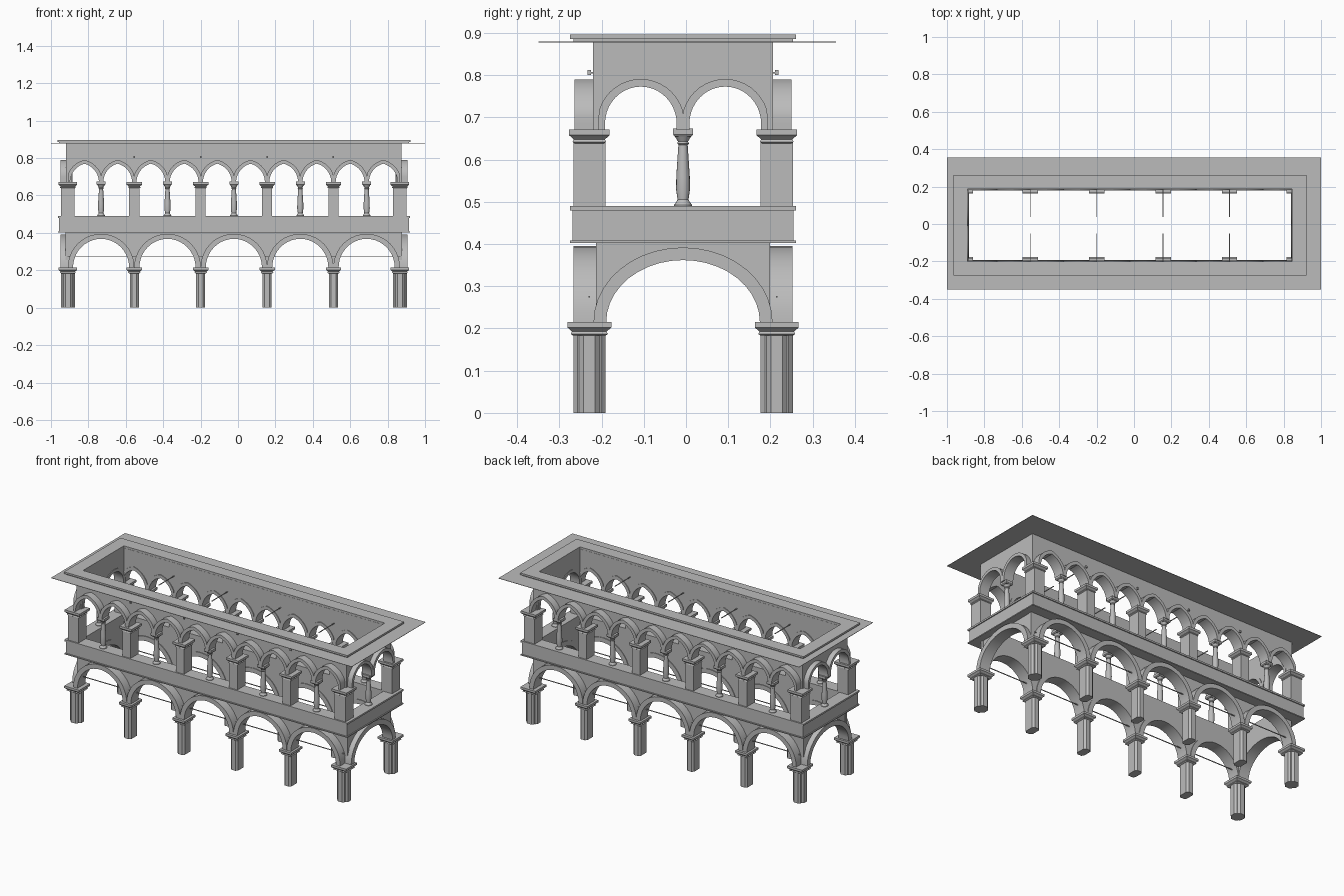
import bpy, bmesh, math

if bpy.data.objects.get("Cube"):
    bpy.data.objects.remove(bpy.data.objects["Cube"])

stone = bpy.data.materials.new("grey stone")
stone.use_nodes = True
GREY = (0.5, 0.5, 0.5, 1)
stone.diffuse_color = GREY
stone.node_tree.nodes["Principled BSDF"].inputs["Base Color"].default_value = GREY

CX, CY = -0.022, -0.007      # centre of the arcades
BAY = 0.355
HX, HY = BAY * 2.5, 0.222    # pier centre lines
parts = []


def finish(name, bm):
    bmesh.ops.recalc_face_normals(bm, faces=bm.faces[:])
    mesh = bpy.data.meshes.new(name)
    bm.to_mesh(mesh)
    bm.free()
    mesh.materials.append(stone)
    ob = bpy.data.objects.new(name, mesh)
    bpy.context.collection.objects.link(ob)
    parts.append(ob)


def place(side, u, d, z):
    """Point on an elevation: u along the wall, d outwards."""
    return {"front": (CX + u, CY - d, z), "back": (CX + u, CY + d, z),
            "right": (CX - d, CY + u, z), "left": (CX + d, CY + u, z)}[side]


def slab(name, side, outlines, d0, d1):
    """Extrude elevation outlines between two depths."""
    bm = bmesh.new()
    for pts in outlines:
        a = [bm.verts.new(place(side, u, d0, z)) for u, z in pts]
        b = [bm.verts.new(place(side, u, d1, z)) for u, z in pts]
        bm.faces.new(a)
        bm.faces.new(b[::-1])
        for i in range(len(a)):
            j = (i + 1) % len(a)
            bm.faces.new((a[i], a[j], b[j], b[i]))
    finish(name, bm)


def arch(u, w, spring, rise, pointed, n=10):
    """Arch curve from left to right."""
    half = []
    if pointed:
        r = (w * w + rise * rise) / (2 * w)
        end = math.asin(rise / r)
        for i in range(n + 1):
            a = end * i / n
            half.append((w - r + r * math.cos(a), r * math.sin(a)))
    else:
        for i in range(n + 1):
            a = math.pi / 2 * i / n
            half.append((w * math.cos(a), rise * math.sin(a)))
    return ([(u - x, spring + z) for x, z in half]
            + [(u + x, spring + z) for x, z in half[-2::-1]])


def arcade(name, side, count, pitch, inner, outer, foot, spring, top, half, depths, pointed):
    """Thin wall pierced by arches, with projecting arch bands."""
    wall = [(-half, top), (-half, foot)]
    bands = []
    for i in range(count):
        u = (i - (count - 1) / 2) * pitch
        low = arch(u, inner[0], spring, inner[1], pointed)
        high = arch(u, outer[0], spring, outer[1], pointed)
        high = [(max(u - pitch / 2, min(u + pitch / 2, x)), z) for x, z in high]
        if spring > foot:
            low = [(low[0][0], foot)] + low + [(low[-1][0], foot)]
            high = [(high[0][0], foot)] + high + [(high[-1][0], foot)]
        wall += low
        bands.append(low + high[::-1])
    wall += [(half, foot), (half, top)]
    d0, d1, d2 = depths
    slab(side + "_" + name + "_wall", side, [wall], d0, d1)
    slab(side + "_" + name + "_arch_bands", side, bands, d0 - 0.004, d2)


def loft(name, x, y, sections, chamfer=None):
    """Stack sections (half x, half y, z): chamfered blocks, or round if no chamfer."""
    bm = bmesh.new()
    rings = []
    for hx, hy, z in sections:
        if chamfer is None:
            pts = [(hx * math.cos(k * math.pi / 8), hy * math.sin(k * math.pi / 8))
                   for k in range(16)]
        elif chamfer == 0:
            pts = [(hx, hy), (-hx, hy), (-hx, -hy), (hx, -hy)]
        else:
            c = chamfer
            pts = [(hx, hy - c), (hx - c, hy), (c - hx, hy), (-hx, hy - c),
                   (-hx, c - hy), (c - hx, -hy), (hx - c, -hy), (hx, c - hy)]
        rings.append([bm.verts.new((x + px, y + py, z)) for px, py in pts])
    for a, b in zip(rings, rings[1:]):
        for i in range(len(a)):
            j = (i + 1) % len(a)
            bm.faces.new((a[i], a[j], b[j], b[i]))
    bm.faces.new(rings[0][::-1])
    bm.faces.new(rings[-1])
    finish(name, bm)


def frame(name, ox, oy, ix, iy, z0, z1, shift=(CX, CY), hole=(CX, CY)):
    """Rectangular ring with mitred corners."""
    bm = bmesh.new()
    signs = ((-1, -1), (1, -1), (1, 1), (-1, 1))
    loops = [[bm.verts.new((c[0] + sx * hx, c[1] + sy * hy, z)) for sx, sy in signs]
             for c, hx, hy, z in ((shift, ox, oy, z0), (shift, ox, oy, z1),
                                  (hole, ix, iy, z1), (hole, ix, iy, z0))]
    for k in range(4):
        a, b = loops[k], loops[(k + 1) % 4]
        for i in range(4):
            j = (i + 1) % 4
            bm.faces.new((a[i], a[j], b[j], b[i]))
    finish(name, bm)


# Arcades on all four sides
for side in ("front", "back"):
    arcade("lower", side, 5, BAY, (0.15, 0.153), (0.178, 0.18), 0.215, 0.215, 0.41,
           0.9, (0.19, 0.206, 0.259), False)
    arcade("upper", side, 10, BAY / 2, (0.077, 0.1), (0.096, 0.12), 0.67, 0.67, 0.885,
           0.897, (0.193, 0.213, 0.257), True)
for side in ("left", "right"):
    arcade("lower", side, 1, 0.424, (0.182, 0.147), (0.212, 0.177), 0.215, 0.215, 0.41,
           0.206, (0.865, 0.897, 0.928), False)
    arcade("upper", side, 2, 0.2, (0.085, 0.088), (0.104, 0.106), 0.67, 0.685, 0.885,
           0.213, (0.868, 0.897, 0.927), False)

# Parapet band, mouldings, cornice and eaves sheet
frame("parapet", 0.935, 0.262, 0.865, 0.19, 0.404, 0.487)
frame("parapet_lower_moulding", 0.941, 0.268, 0.865, 0.19, 0.402, 0.408)
frame("parapet_upper_moulding", 0.941, 0.268, 0.865, 0.19, 0.48, 0.49)
frame("cornice", 0.943, 0.268, 0.868, 0.194, 0.886, 0.897)
frame("cornice_bed", 0.935, 0.26, 0.868, 0.194, 0.88, 0.886)
frame("eaves_sheet", 1.0, 0.352, 0.87, 0.195, 0.878, 0.88, shift=(0, 0.003))


def pier_caps(name, x, y, hx, hy, z, h):
    """Stepped moulded capital."""
    loft(name, x, y, [(hx, hy, z), (hx + 0.006, hy + 0.006, z + h * 0.12),
                      (hx + 0.003, hy + 0.003, z + h * 0.3),
                      (hx + 0.012, hy + 0.012, z + h * 0.55),
                      (hx + 0.014, hy + 0.014, z + h * 0.6),
                      (hx + 0.014, hy + 0.014, z + h)], 0)


def column(name, x, y):
    """Turned column with base, bulged shaft and capital."""
    profile = [(0.021, 0.488), (0.021, 0.493), (0.016, 0.5), (0.013, 0.505), (0.0165, 0.53),
               (0.016, 0.56), (0.012, 0.62), (0.011, 0.635), (0.014, 0.638),
               (0.012, 0.643), (0.021, 0.658)]
    loft(name, x, y, [(r, r, z) for r, z in profile])
    loft(name + "_abacus", x, y, [(0.02, 0.02, 0.655), (0.024, 0.024, 0.66),
                                  (0.024, 0.024, 0.674)], 0)


# Piers along both long sides
for sy, label in ((-1, "front"), (1, "back")):
    y = CY + sy * HY
    for i in range(6):
        x = CX - HX + i * BAY
        tag = f"{label}_{i + 1}"
        corner = i in (0, 5)
        if corner:
            for kind, hx, hy in (("a", 0.037, 0.024), ("b", 0.024, 0.038)):
                loft(f"lower_corner_pier_{kind}_{tag}", x, y,
                     [(hx, hy, 0), (hx, hy, 0.187)], 0.01)
        else:
            loft("lower_pier_" + tag, x, y,
                 [(0.024, 0.037, 0), (0.024, 0.037, 0.187)], 0.011)
        hx = 0.036 if corner else 0.027
        pier_caps("lower_capital_" + tag, x, y, hx, 0.038, 0.183, 0.032)
        loft("upper_pier_" + tag, x, y, [(hx, 0.038, 0.487), (hx, 0.038, 0.645)], 0)
        pier_caps("upper_capital_" + tag, x, y, hx, 0.034, 0.638, 0.033)
    for i in range(5):
        column(f"column_{label}_{i + 1}", CX + (i - 2) * BAY, CY + sy * 0.228)

    # Tie rods: one along the lower arches, short ones at the upper wall
    slab(label + "_long_tie_rod", label, [[(-0.89, 0.273), (0.89, 0.273),
                                           (0.89, 0.277), (-0.89, 0.277)]], 0.22, 0.224)
    rods = [[(u - 0.002, 0.804), (u + 0.002, 0.804), (u + 0.002, 0.808), (u - 0.002, 0.808)]
            for u in [(i - 1.5) * BAY for i in range(4)]]
    slab(label + "_short_tie_rods", label, rods, 0.045, 0.222)
    plates = [[(p[0][0] - 0.002, 0.8), (p[1][0] + 0.002, 0.8), (p[1][0] + 0.002, 0.812),
               (p[0][0] - 0.002, 0.812)] for p in rods]
    slab(label + "_tie_rod_plates", label, plates, 0.218, 0.226)

for sx, label in ((-1, "right"), (1, "left")):
    column("column_" + label, CX + sx * 0.895, CY)

# Smooth the curved surfaces, keep the edges sharp
bpy.ops.object.select_all(action='DESELECT')
for ob in parts:
    ob.select_set(True)
bpy.context.view_layer.objects.active = parts[0]
bpy.ops.object.shade_smooth_by_angle(angle=math.radians(30))
